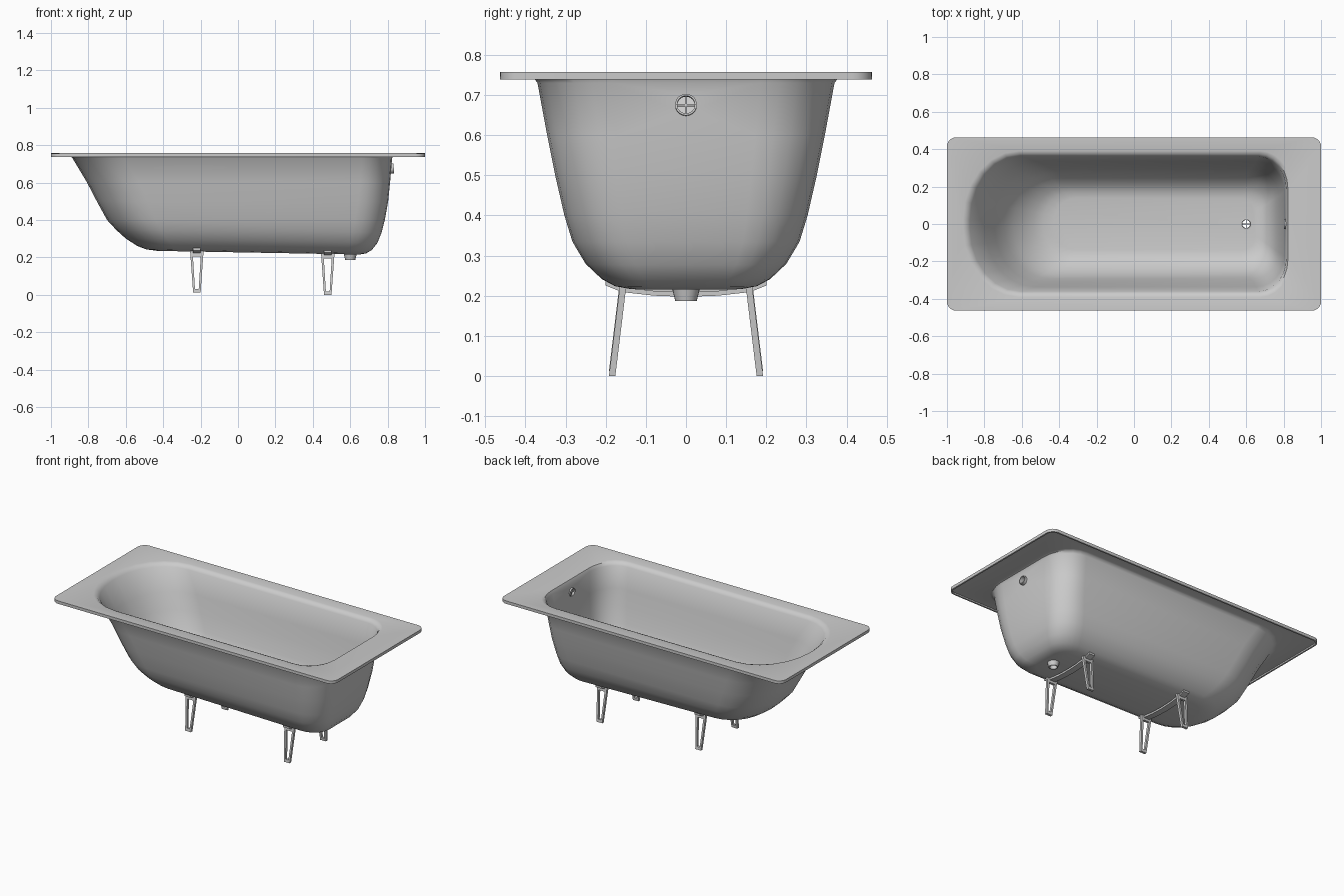
import bpy, bmesh, math
from mathutils import Vector, Matrix

if "Cube" in bpy.data.objects:
    bpy.data.objects.remove(bpy.data.objects["Cube"])

SLOPE = -0.018  # floor falls toward the drain


def finish(name, bm, angle=35, mods=()):
    bmesh.ops.recalc_face_normals(bm, faces=bm.faces)
    me = bpy.data.meshes.new(name)
    bm.to_mesh(me)
    bm.free()
    ob = bpy.data.objects.new(name, me)
    bpy.context.collection.objects.link(ob)
    bpy.ops.object.select_all(action='DESELECT')
    ob.select_set(True)
    bpy.context.view_layer.objects.active = ob
    for kind, props in mods:
        m = ob.modifiers.new(kind.title(), kind)
        for k, v in props.items():
            setattr(m, k, v)
        bpy.ops.object.modifier_apply(modifier=m.name)
    bpy.ops.object.shade_smooth_by_angle(angle=math.radians(angle))
    return ob


def ring(z, xl, xr, w, rl, rr, slope=0.0, n=6):
    """Rounded outline; rl / rr are (x, y) corner radii of left / right end."""
    pts = []
    corners = [(xr, 1, rr, 1, 0), (xl, -1, rl, 1, 90), (xl, -1, rl, -1, 180), (xr, 1, rr, -1, 270)]
    for x, sx, (rx, ry), sy, a0 in corners:
        cx, cy = x - sx * rx, sy * (w - ry)
        for i in range(n + 1):
            a = math.radians(a0 + 90 * i / n)
            px = cx + rx * math.cos(a)
            pts.append((px, cy + ry * math.sin(a), z + slope * px))
    return pts


def lathe(name, profile, matrix, segs=24, bars=None):
    """Closed (r, h) profile turned round local z, with a cross of bars inside."""
    bm = bmesh.new()
    loops = [[bm.verts.new((r * math.cos(t), r * math.sin(t), h)) for r, h in profile]
             for t in (2 * math.pi * i / segs for i in range(segs))]
    k = len(profile)
    for i in range(segs):
        a, b = loops[i], loops[(i + 1) % segs]
        for j in range(k):
            bm.faces.new((a[j], a[(j + 1) % k], b[(j + 1) % k], b[j]))
    if bars:
        length, h = bars
        for size in ((length, 0.005, 0.005), (0.005, length, 0.005)):
            bmesh.ops.create_cube(bm, size=1, matrix=Matrix.Translation((0, 0, h)) @ Matrix.Diagonal((*size, 1)))
    bm.transform(matrix)
    return finish(name, bm)


def cutter(matrix):
    bm = bmesh.new()
    bmesh.ops.create_cone(bm, cap_ends=True, segments=24, radius1=0.026, radius2=0.026, depth=0.08)
    bm.transform(matrix)
    ob = finish("hole_cutter", bm)
    ob.hide_render = True
    return ob


# Placement of the drain and the overflow
drain_m = Matrix.Translation((0.6, 0, 0.215))
over_m = Matrix.Translation((0.819, 0, 0.675)) @ Matrix.Rotation(math.radians(86), 4, 'Y')
cutters = [cutter(drain_m), cutter(over_m)]

# Tub: skirt, flat flange, rolled edge and basin as one sheet, thickened
rc = (0.04, 0.04)
rings = [ring(0.738, -0.99, 0.99, 0.453, rc, rc), ring(0.747, -0.99, 0.99, 0.453, rc, rc)]
#  z, left x, right x, half width, left radius x, right radius x, slope
sections = [(0.747, -0.915, 0.840, 0.392, 0.30, 0.165, 0),
            (0.743, -0.900, 0.830, 0.380, 0.29, 0.16, 0),
            (0.730, -0.885, 0.824, 0.370, 0.28, 0.16, 0),
            (0.600, -0.807, 0.813, 0.346, 0.28, 0.16, 0),
            (0.500, -0.755, 0.803, 0.326, 0.27, 0.16, 0),
            (0.400, -0.700, 0.785, 0.303, 0.26, 0.16, 0),
            (0.340, -0.650, 0.768, 0.283, 0.24, 0.155, SLOPE / 2),
            (0.290, -0.600, 0.745, 0.250, 0.22, 0.145, SLOPE),
            (0.252, -0.540, 0.715, 0.210, 0.19, 0.13, SLOPE),
            (0.234, -0.490, 0.685, 0.177, 0.16, 0.11, SLOPE),
            (0.227, -0.430, 0.650, 0.140, 0.12, 0.08, SLOPE)]
for z, xl, xr, w, rl, rr, s in sections:
    rings.append(ring(z, xl, xr, w, (rl, w * 0.94), (rr, w * 0.5), s))
bm = bmesh.new()
loops = [[bm.verts.new(p) for p in r] for r in rings]
for a, b in zip(loops, loops[1:]):
    for i in range(len(a)):
        j = (i + 1) % len(a)
        bm.faces.new((a[i], a[j], b[j], b[i]))
bm.faces.new(loops[-1])
bmesh.ops.recalc_face_normals(bm, faces=bm.faces)
bm.normal_update()
up = max(bm.faces, key=lambda f: -f.calc_center_median().z).normal.z > 0
mods = [('SOLIDIFY', dict(thickness=0.01, offset=1.0, use_even_offset=True))]
mods += [('BOOLEAN', dict(operation='DIFFERENCE', solver='EXACT', object=c)) for c in cutters]
# thickness grows toward the inside and top of the tub
if finish_flip := not up:
    mods[0][1]['offset'] = -1.0
finish("tub", bm, 35, mods)
for c in cutters:
    bpy.data.objects.remove(c, do_unlink=True)

# Drain and overflow fittings with cross grates
lathe("drain", [(0.023, 0.013), (0.030, 0.012), (0.030, 0.006), (0.034, 0.001), (0.027, -0.028), (0.021, -0.028)],
      drain_m, bars=(0.048, 0.008))
lathe("overflow", [(0.022, -0.016), (0.027, -0.016), (0.027, 0.014), (0.022, 0.014)],
      over_m, bars=(0.048, -0.008))


# Strap curving under the tub
def strap(name, x, dz):
    half = [(0.0, 0.203), (0.08, 0.206), (0.16, 0.215), (0.2, 0.231)]
    path = [(-y, z) for y, z in half[:0:-1]] + half
    bm = bmesh.new()
    rows = [[bm.verts.new((x + sx, y, z + dz + t)) for sx, t in
             ((-0.02, -0.006), (0.02, -0.006), (0.02, 0.006), (-0.02, 0.006))] for y, z in path]
    for a, b in zip(rows, rows[1:]):
        for i in range(4):
            bm.faces.new((a[i], a[(i + 1) % 4], b[(i + 1) % 4], b[i]))
    bm.faces.new(rows[0])
    bm.faces.new(rows[-1])
    finish(name, bm)


# Leg: tapered open frame leaning outward
def leg(name, x, side, z0, top):
    def at(dx, z, d):
        f = (z - z0) / (top - z0)
        return (x + dx, side * (0.184 - 0.027 * f + d), z)
    outer = [(-0.02, z0), (0.02, z0), (0.036, top), (-0.036, top)]
    inner = [(-0.010, z0 + 0.018), (0.010, z0 + 0.018), (0.021, top - 0.028), (-0.021, top - 0.028)]
    bm = bmesh.new()
    o, i, o2, i2 = [[bm.verts.new(at(dx, z, d)) for dx, z in lp]
                    for d in (-0.008, 0.008) for lp in (outer, inner)]
    for k in range(4):
        n = (k + 1) % 4
        for a, b in ((o, i), (i, i2), (i2, o2), (o2, o)):
            bm.faces.new((a[k], a[n], b[n], b[k]))
    finish(name, bm)


for end, x, z0, dz in (("drain_end", 0.48, 0.0, 0.0), ("head_end", -0.22, 0.012, 0.012)):
    strap(end + "_strap", x, dz)
    for label, side in (("front", -1), ("back", 1)):
        leg(f"{end}_{label}_leg", x, side, z0, 0.222 + dz)
